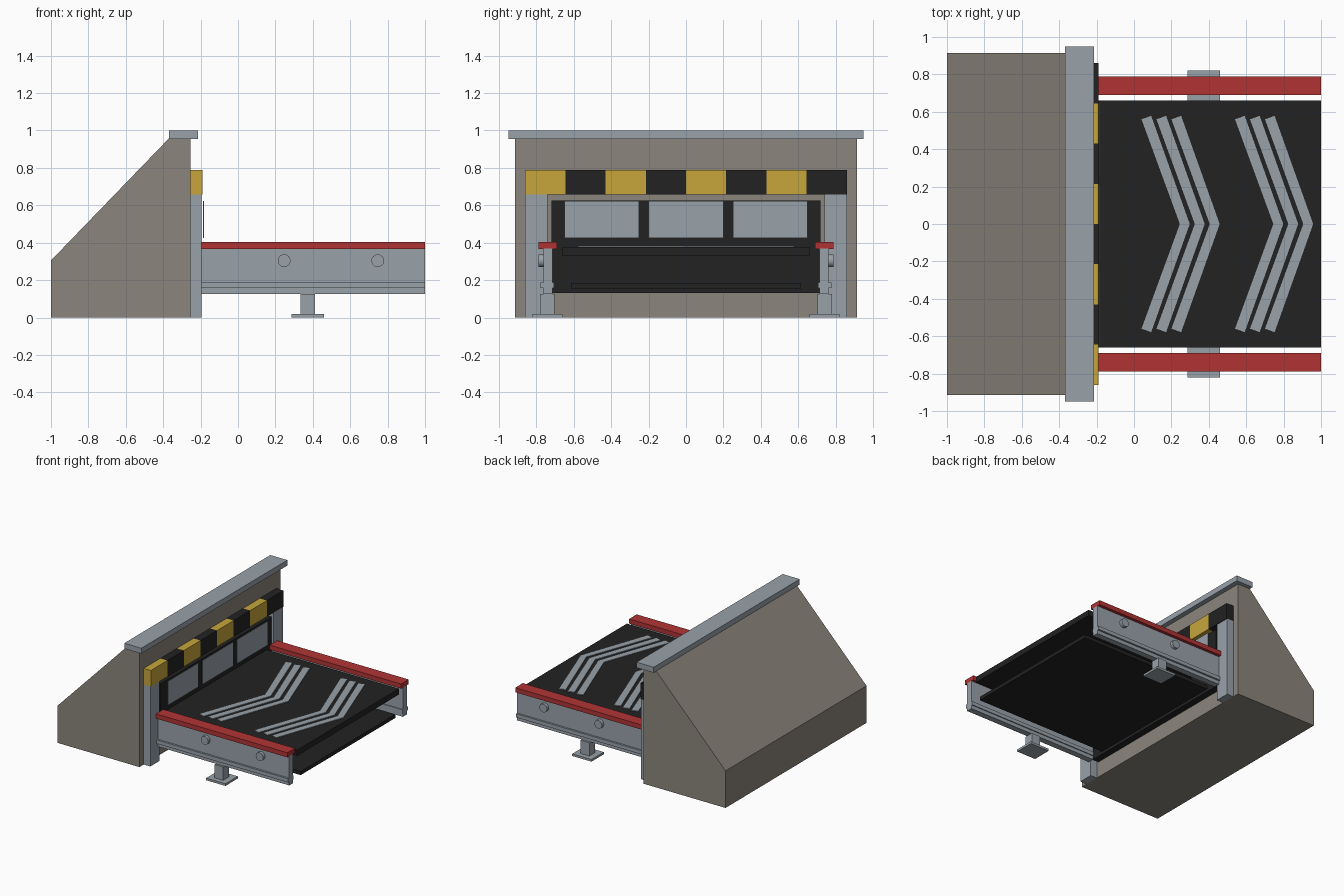
import bpy, bmesh
from math import radians
from mathutils import Matrix

cube = bpy.data.objects.get("Cube")
if cube:
    bpy.data.objects.remove(cube, do_unlink=True)


def material(name, r, g, b):
    mat = bpy.data.materials.new(name)
    mat.use_nodes = True
    mat.diffuse_color = (r, g, b, 1)
    node = next(n for n in mat.node_tree.nodes if n.type == 'BSDF_PRINCIPLED')
    node.inputs["Base Color"].default_value = (r, g, b, 1)
    node.inputs["Roughness"].default_value = 0.7
    return mat


CONCRETE = material("concrete", 0.26, 0.235, 0.20)
STEEL = material("steel", 0.315, 0.36, 0.40)
RUBBER = material("black rubber", 0.016, 0.016, 0.016)
RED = material("red paint", 0.44, 0.034, 0.034)
YELLOW = material("yellow paint", 0.57, 0.38, 0.044)


def finish(name, bm, mat):
    bmesh.ops.recalc_face_normals(bm, faces=bm.faces)
    mesh = bpy.data.meshes.new(name)
    bm.to_mesh(mesh)
    bm.free()
    mesh.materials.append(mat)
    obj = bpy.data.objects.new(name, mesh)
    bpy.context.collection.objects.link(obj)
    return obj


def box(name, mat, x, y, z):
    """Box spanning the given (low, high) ranges."""
    bm = bmesh.new()
    bmesh.ops.create_cube(bm, size=1)
    for v in bm.verts:
        v.co = [lo + (c + 0.5) * (hi - lo) for c, (lo, hi) in zip(v.co, (x, y, z))]
    return finish(name, bm, mat)


def prism(name, mat, points, direction):
    """Closed outline swept along a direction."""
    bm = bmesh.new()
    face = bm.faces.new([bm.verts.new(p) for p in points])
    swept = bmesh.ops.extrude_face_region(bm, geom=[face])
    verts = [g for g in swept["geom"] if isinstance(g, bmesh.types.BMVert)]
    bmesh.ops.translate(bm, verts=verts, vec=direction)
    return finish(name, bm, mat)


# Sloped housing and its coping
profile = [(-1, 0), (-0.255, 0), (-0.255, 0.957), (-0.37, 0.957), (-1, 0.305)]
prism("housing", CONCRETE, [(x, -0.915, z) for x, z in profile], (0, 1.83, 0))
box("housing_cap", STEEL, (-0.37, -0.215), (-0.948, 0.948), (0.955, 1))

# Hazard striped header made of alternating blocks
SEG = 0.215
for i in range(8):
    y = -0.86 + i * SEG
    box(f"header_block_{i + 1}", RUBBER if i % 2 else YELLOW,
        (-0.255, -0.19), (y, y + SEG), (0.657, 0.79))

# Dark opening with three hanging flaps
box("opening_panel", RUBBER, (-0.255, -0.2), (-0.72, 0.72), (0.13, 0.625))
for i in (-1, 0, 1):
    y = i * 0.45
    box(f"flap_{i + 2}", STEEL, (-0.187, -0.182), (y - 0.2, y + 0.2), (0.425, 0.622))

# Upper belt and lower return belt
box("belt", RUBBER, (-0.2, 1), (-0.66, 0.66), (0.33, 0.378))
box("return_belt", RUBBER, (-0.2, 1), (-0.615, 0.615), (0.155, 0.185))

# Chevron markings on the belt
half = [(0.245, 0), (0.04, 0.56), (0.092, 0.578), (0.298, 0)]
outline = half + [(x, -y) for x, y in half[2:0:-1]]
for group in range(2):
    for i in range(3):
        dx = group * 0.5 + i * 0.08
        prism(f"chevron_{group * 3 + i + 1}", STEEL,
              [(x + dx, y, 0.377) for x, y in outline], (0, 0, 0.006))

# Side assemblies, mirrored left and right
for side, s in (("left", 1), ("right", -1)):
    def part(name, mat, x, y, z):
        return box(f"{side}_{name}", mat, x, sorted((s * y[0], s * y[1])), z)

    part("frame_post", STEEL, (-0.255, -0.195), (0.74, 0.86), (0, 0.657))
    part("side_rail", STEEL, (-0.195, 1), (0.713, 0.763), (0.127, 0.368))
    part("rail_rib", STEEL, (-0.195, 1), (0.705, 0.778), (0.157, 0.187))
    part("red_rail_cap", RED, (-0.195, 1), (0.69, 0.788), (0.367, 0.405))
    part("leg", STEEL, (0.333, 0.412), (0.704, 0.78), (0.015, 0.127))
    part("foot", STEEL, (0.285, 0.46), (0.66, 0.82), (0, 0.018))

    # Round bolts on the outside of the rail
    for i, x in enumerate((0.247, 0.747)):
        bm = bmesh.new()
        bmesh.ops.create_cone(bm, cap_ends=True, segments=24, radius1=0.034,
                              radius2=0.034, depth=0.03,
                              matrix=Matrix.Translation((x, s * 0.773, 0.304))
                              @ Matrix.Rotation(radians(90), 4, 'X'))
        bolt = finish(f"{side}_rail_bolt_{i + 1}", bm, STEEL)
        bpy.ops.object.select_all(action='DESELECT')
        bolt.select_set(True)
        bpy.context.view_layer.objects.active = bolt
        bpy.ops.object.shade_smooth_by_angle(angle=radians(30))
